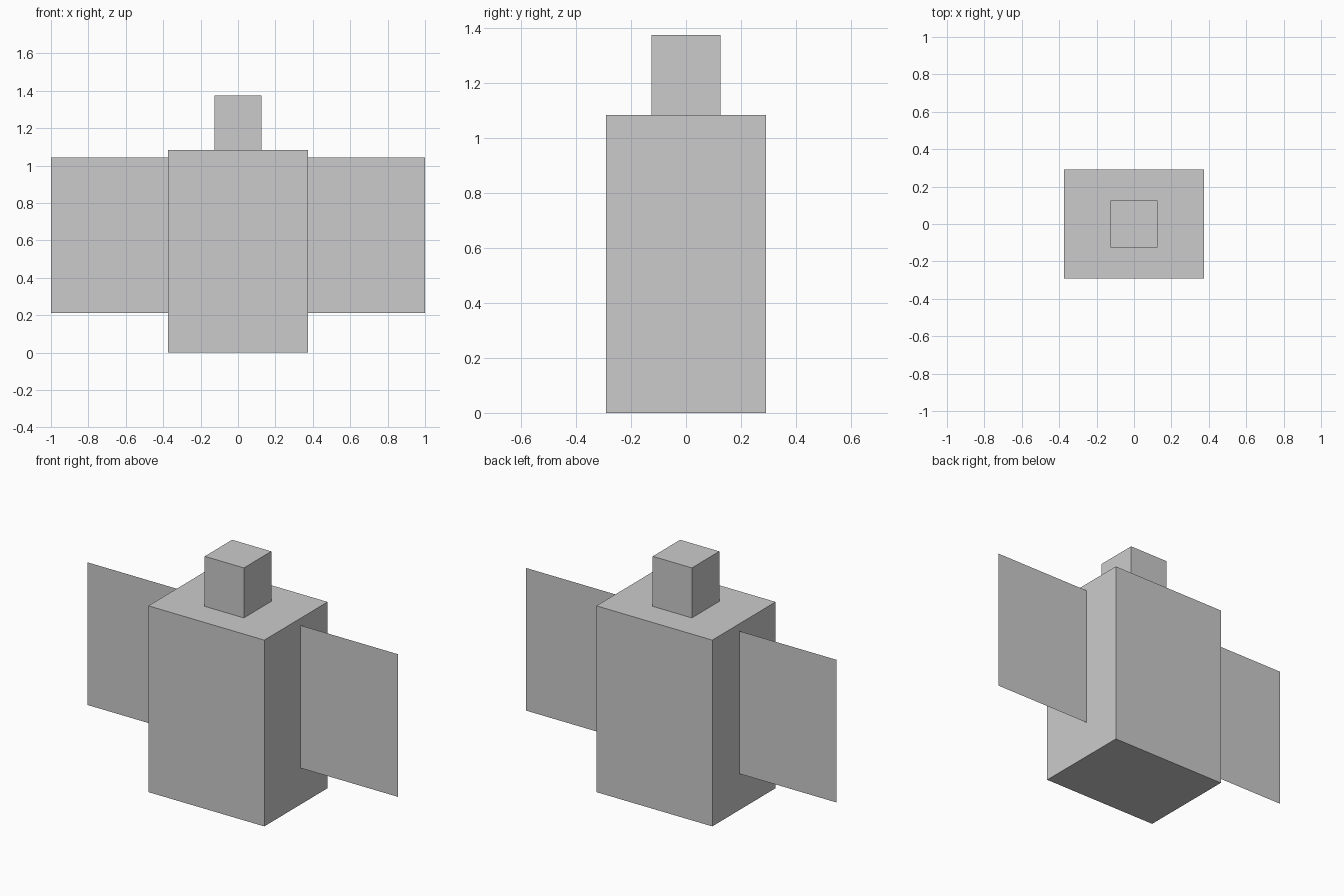
import bpy
import bmesh

if "Cube" in bpy.data.objects:
    bpy.data.objects.remove(bpy.data.objects["Cube"])


def make_box(name, half_x, half_y, z0, z1):
    """Axis-aligned box centred on x = 0, y = 0."""
    bm = bmesh.new()
    bmesh.ops.create_cube(bm, size=1)
    bmesh.ops.scale(bm, vec=(2 * half_x, 2 * half_y, z1 - z0), verts=bm.verts)
    bmesh.ops.translate(bm, vec=(0, 0, (z0 + z1) / 2), verts=bm.verts)
    return link(name, bm)


def make_panel(name, x0, x1, y, z0, z1):
    """Upright sheet with no thickness, facing the front."""
    bm = bmesh.new()
    corners = [(x0, z0), (x1, z0), (x1, z1), (x0, z1)]
    bm.faces.new([bm.verts.new((x, y, z)) for x, z in corners])
    return link(name, bm)


def link(name, bm):
    mesh = bpy.data.meshes.new(name)
    bm.to_mesh(mesh)
    bm.free()
    obj = bpy.data.objects.new(name, mesh)
    bpy.context.collection.objects.link(obj)
    return obj


BODY_X, BODY_Y, BODY_TOP = 0.373, 0.291, 1.084

# Main block and the small block on top
make_box("body", BODY_X, BODY_Y, 0, BODY_TOP)
make_box("head", 0.126, 0.126, BODY_TOP, 1.375)

# Flat side panels, slightly behind the middle
make_panel("right_wing", BODY_X, 1.0, 0.043, 0.212, 1.042)
make_panel("left_wing", -1.0, -BODY_X, 0.043, 0.212, 1.042)
